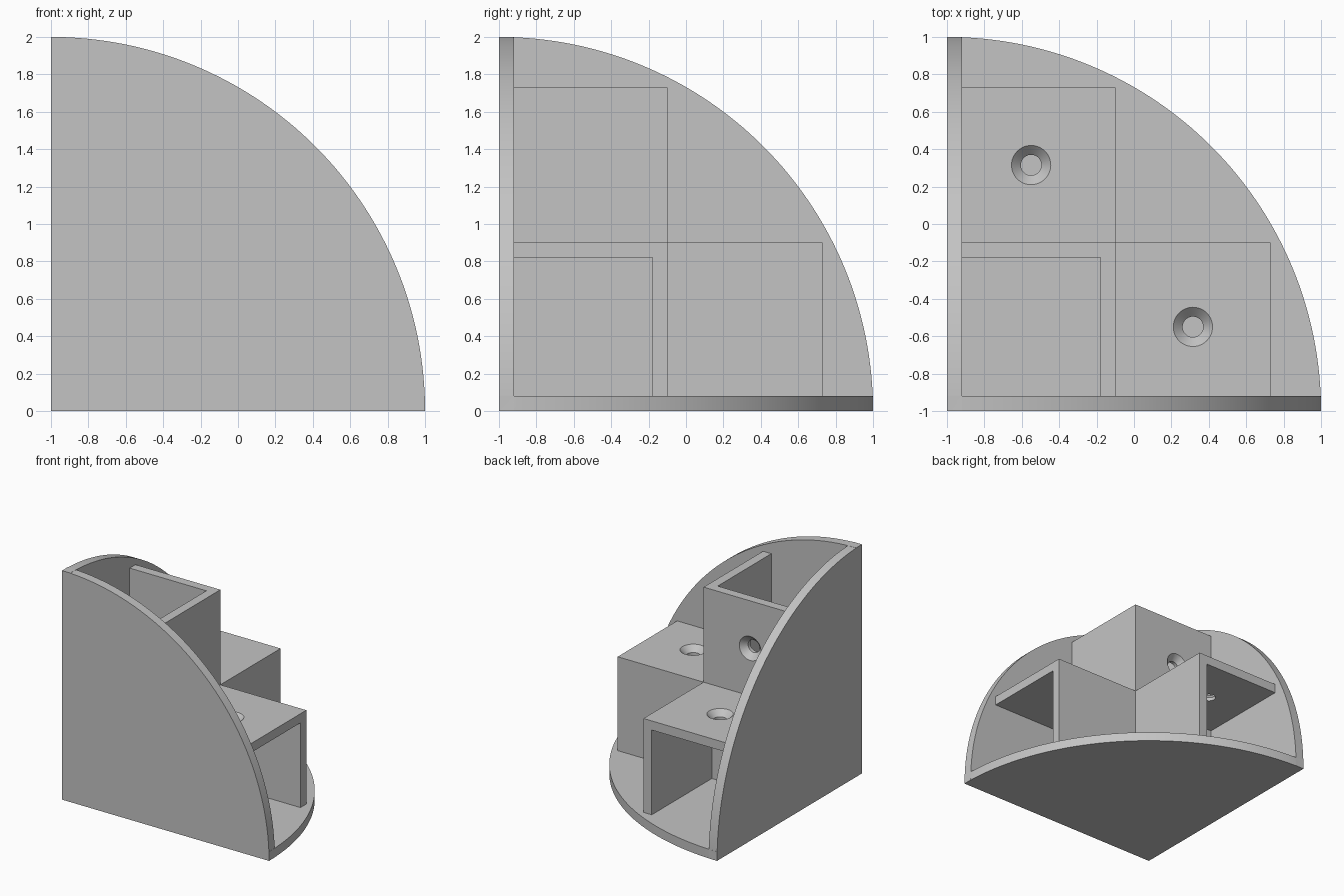
import bpy, bmesh, math
from mathutils import Vector

if "Cube" in bpy.data.objects:
    bpy.data.objects.remove(bpy.data.objects["Cube"], do_unlink=True)

CORNER = Vector((-1, -1, 0))
RADIUS, PLATE = 2.0, 0.08
INNER, OUTER, LENGTH = 0.82, 0.90, 1.73
HOLE_R, SINK_R, SINK_DEPTH = 0.055, 0.105, 0.05

grey = bpy.data.materials.new("light grey")
grey.use_nodes = True
colour = (0.55, 0.55, 0.55, 1)
grey.diffuse_color = colour
grey.node_tree.nodes["Principled BSDF"].inputs["Base Color"].default_value = colour


def loft(name, sections, axes):
    """Closed solid through matching sections; axes sends local a, b, c to x, y, z."""
    bm = bmesh.new()
    rings = []
    for section in sections:
        ring = []
        for point in section:
            co = CORNER.copy()
            for value, axis in zip(point, axes):
                co["xyz".index(axis)] += value
            ring.append(bm.verts.new(co))
        rings.append(ring)
    n = len(rings[0])
    for low, high in zip(rings, rings[1:]):
        for i in range(n):
            j = (i + 1) % n
            bm.faces.new((low[i], low[j], high[j], high[i]))
    bm.faces.new(rings[0])
    bm.faces.new(rings[-1])
    bmesh.ops.recalc_face_normals(bm, faces=bm.faces)
    mesh = bpy.data.meshes.new(name)
    bm.to_mesh(mesh)
    bm.free()
    mesh.materials.append(grey)
    obj = bpy.data.objects.new(name, mesh)
    bpy.context.collection.objects.link(obj)
    return obj


def extrude(name, profile, start, end, axes):
    """Profile in b, c pushed along a."""
    return loft(name, [[(a, b, c) for b, c in profile] for a in (start, end)], axes)


def combine(obj, other, operation):
    mod = obj.modifiers.new(operation, "BOOLEAN")
    mod.operation, mod.solver, mod.object = operation, "EXACT", other
    bpy.context.view_layer.objects.active = obj
    bpy.ops.object.modifier_apply(modifier=mod.name)
    bpy.data.objects.remove(other, do_unlink=True)


# Three quarter-round plates meeting at the corner
steps = 64
quarter = [(0, 0)]
for i in range(steps + 1):
    t = math.pi / 2 * i / steps
    quarter.append((RADIUS * math.cos(t), RADIUS * math.sin(t)))
plates = extrude("corner_plates", quarter, 0, PLATE, "zxy")
for name, axes in (("front_plate", "yxz"), ("side_plate", "xyz")):
    combine(plates, extrude(name, quarter, 0, PLATE, axes), "UNION")

# Solid block where the sockets meet
square = [(PLATE, PLATE), (OUTER, PLATE), (OUTER, OUTER), (PLATE, OUTER)]
block = extrude("centre_block", square, PLATE, OUTER, "xyz")

# Square sockets: two walls each, closed by the plates, with a countersunk hole
walls = [(OUTER, PLATE), (OUTER, OUTER), (PLATE, OUTER),
         (PLATE, INNER), (INNER, INNER), (INNER, PLATE)]
slope = (SINK_R - HOLE_R) / SINK_DEPTH
lift = 0.02
hole_rings = [(HOLE_R, INNER - lift), (HOLE_R, OUTER - SINK_DEPTH),
              (SINK_R + slope * lift, OUTER + lift)]
parts = [plates, block]
for name, axes in (("left_socket", "xyz"), ("back_socket", "yxz"), ("upright_socket", "zxy")):
    socket = extrude(name, walls, OUTER, LENGTH, axes)
    mid = (OUTER + LENGTH) / 2
    angles = [math.tau * i / 48 for i in range(48)]
    rings = [[(mid + r * math.cos(t), OUTER / 2 + r * math.sin(t), h) for t in angles]
             for r, h in hole_rings]
    combine(socket, loft("hole_cutter", rings, axes), "DIFFERENCE")
    parts.append(socket)

# Smooth round edges, crisp corners
bpy.ops.object.select_all(action="DESELECT")
for obj in parts:
    obj.select_set(True)
bpy.context.view_layer.objects.active = plates
bpy.ops.object.shade_smooth_by_angle(angle=math.radians(30))
